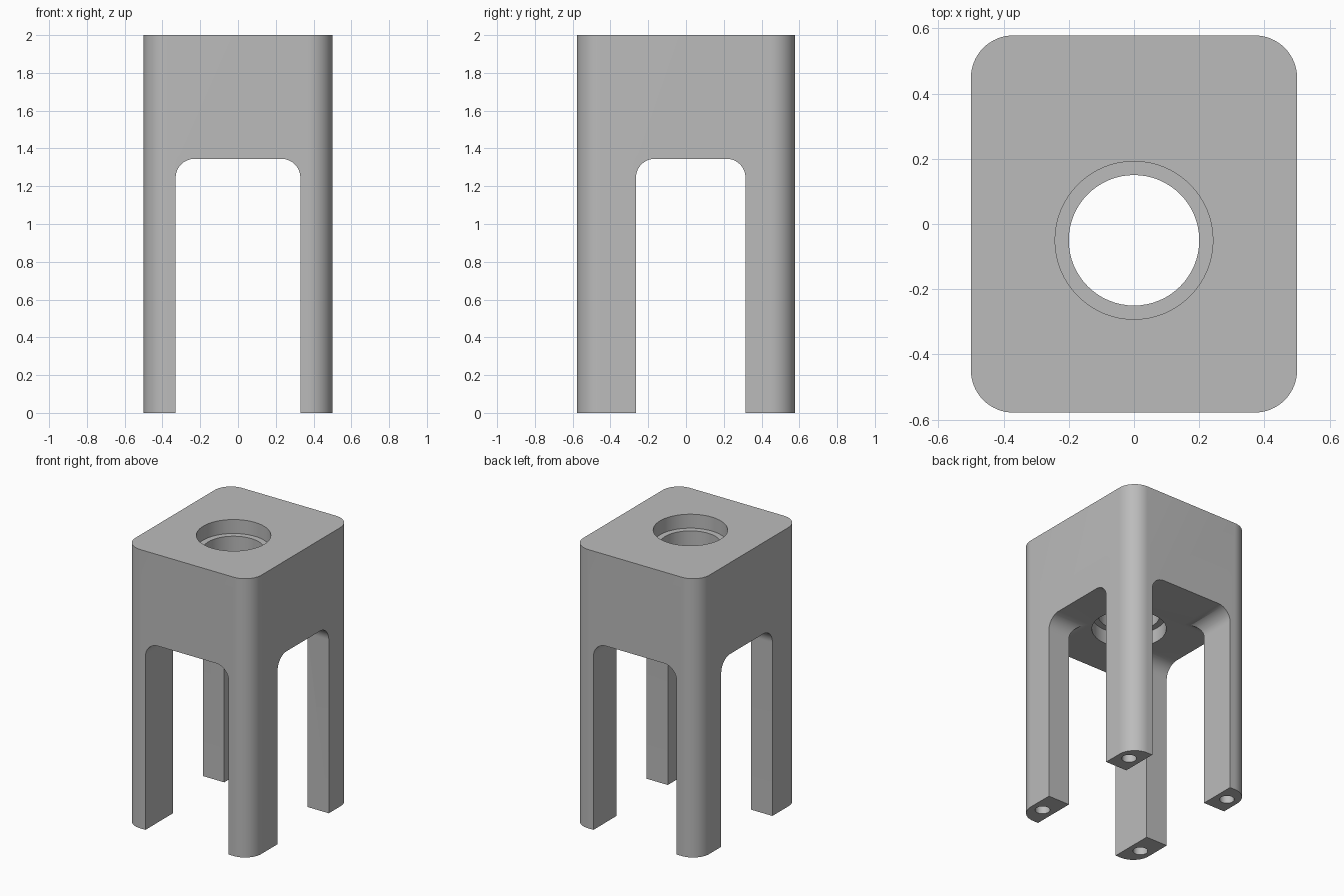
import bpy
import math
from mathutils import Matrix, Vector

cube = bpy.data.objects.get("Cube")
if cube:
    bpy.data.objects.remove(cube, do_unlink=True)

HALF_X, HALF_Y, HEIGHT = 0.5, 0.578, 2.0
ARCH_TOP = 1.345
TUNNEL_X = (-0.33, 0.33)
TUNNEL_Y = (-0.265, 0.315)
BORE_Y = -0.05

grey = bpy.data.materials.new("plain_grey")
grey.use_nodes = True
colour = (0.5, 0.5, 0.5, 1)
grey.diffuse_color = colour
grey.node_tree.nodes["Principled BSDF"].inputs["Base Color"].default_value = colour


def rounded_rect(u0, u1, v0, v1, radius, steps=16):
    """Counter-clockwise outline of a rectangle with rounded corners."""
    centres = [(u1 - radius, v1 - radius), (u0 + radius, v1 - radius),
               (u0 + radius, v0 + radius), (u1 - radius, v0 + radius)]
    points = []
    for corner, (cu, cv) in enumerate(centres):
        for i in range(steps + 1):
            a = math.pi / 2 * (corner + i / steps)
            points.append((cu + radius * math.cos(a), cv + radius * math.sin(a)))
    return points


def circle(cu, cv, radius, steps=64):
    angles = [2 * math.pi * i / steps for i in range(steps)]
    return [(cu + radius * math.cos(a), cv + radius * math.sin(a)) for a in angles]


def prism(name, outline, low, high, matrix=Matrix()):
    """Extrude an outline along its normal, then orient it."""
    n = len(outline)
    verts = [matrix @ Vector((u, v, w)) for w in (low, high) for u, v in outline]
    faces = [tuple(reversed(range(n))), tuple(range(n, 2 * n))]
    faces += [(i, (i + 1) % n, (i + 1) % n + n, i + n) for i in range(n)]
    mesh = bpy.data.meshes.new(name)
    mesh.from_pydata(verts, [], faces)
    obj = bpy.data.objects.new(name, mesh)
    bpy.context.collection.objects.link(obj)
    mesh.materials.append(grey)
    return obj


# Block with rounded upright corners
body = prism("four_legged_block",
             rounded_rect(-HALF_X, HALF_X, -HALF_Y, HALF_Y, 0.13), 0, HEIGHT)

# Arched openings between the legs, crossing at right angles
along_y = Matrix.Rotation(math.pi / 2, 4, "X")
along_x = Matrix.Rotation(math.pi / 2, 4, "Z") @ along_y
cutters = [
    prism("front_arch_cutter", rounded_rect(*TUNNEL_X, -0.5, ARCH_TOP, 0.1), -1, 1, along_y),
    prism("side_arch_cutter", rounded_rect(*TUNNEL_Y, -0.5, ARCH_TOP, 0.1), -1, 1, along_x),
]

# Through bore with a wider recess at each end
cutters += [
    prism("bore_cutter", circle(0, BORE_Y, 0.2), 1, 2.2),
    prism("top_recess_cutter", circle(0, BORE_Y, 0.242), HEIGHT - 0.1, 2.2),
    prism("bottom_recess_cutter", circle(0, BORE_Y, 0.242), 1, ARCH_TOP + 0.1),
]

# Blind screw holes in the feet
for x in (-0.415, 0.415):
    for y in (-0.43, 0.445):
        cutters.append(prism("foot_hole_cutter", circle(x, y, 0.048, 32), -0.1, 0.3))

bpy.context.view_layer.objects.active = body
for cutter in cutters:
    cutter.hide_render = True
    mod = body.modifiers.new(cutter.name, "BOOLEAN")
    mod.operation = "DIFFERENCE"
    mod.solver = "EXACT"
    mod.object = cutter
    bpy.ops.object.modifier_apply(modifier=mod.name)
    bpy.data.objects.remove(cutter, do_unlink=True)

# Smooth curved walls, crisp edges
bpy.ops.object.select_all(action="DESELECT")
body.select_set(True)
bpy.ops.object.shade_smooth_by_angle(angle=math.radians(30))
